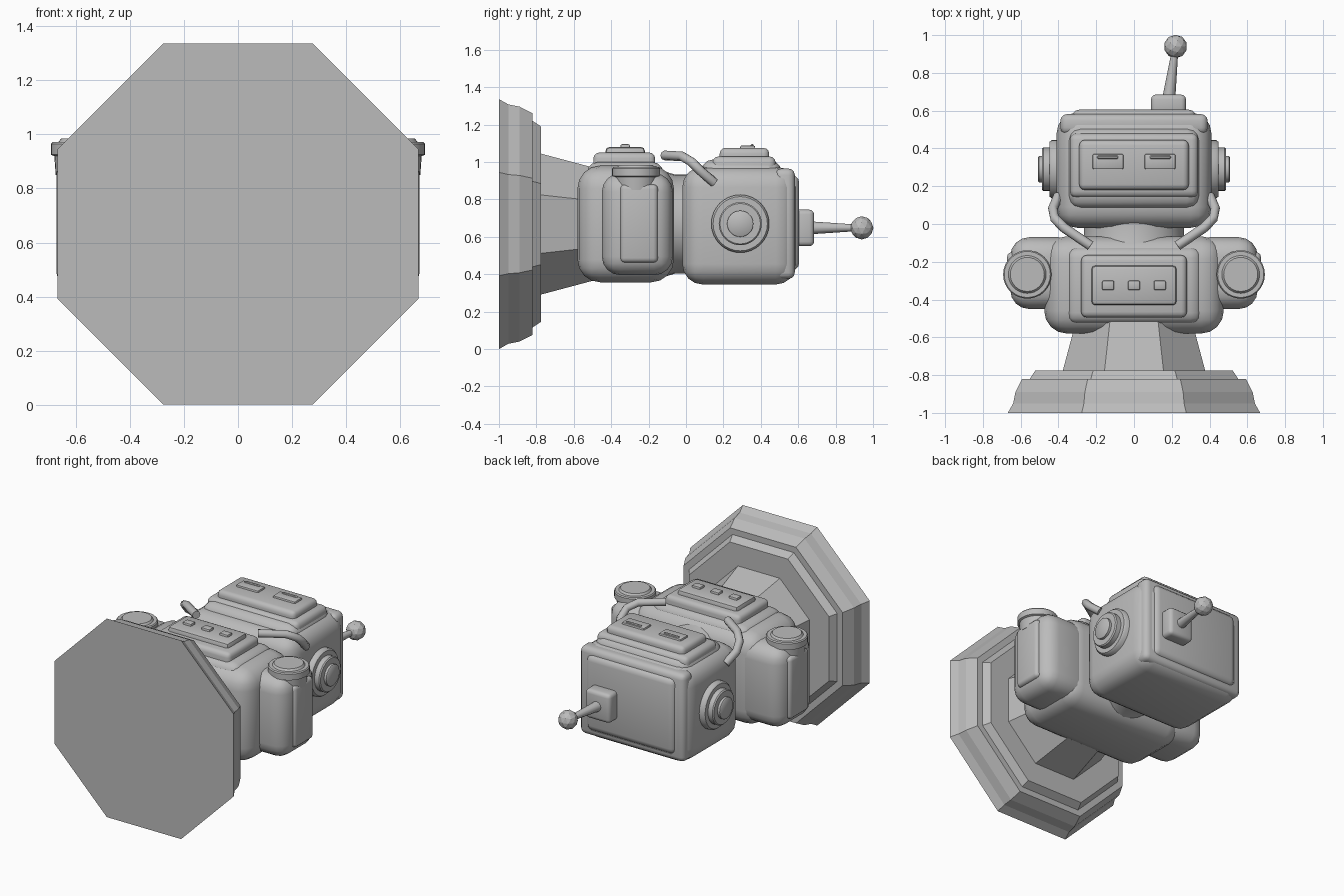
import bpy, bmesh, math
from mathutils import Matrix, Vector

cube = bpy.data.objects.get("Cube")
if cube:
    bpy.data.objects.remove(cube, do_unlink=True)

MID = 0.668  # height of the long axis

grey = bpy.data.materials.new("plain grey")
grey.use_nodes = True
grey.diffuse_color = (0.5, 0.5, 0.5, 1)
grey.node_tree.nodes["Principled BSDF"].inputs["Base Color"].default_value = (0.5, 0.5, 0.5, 1)


def finish(name, bm, smooth=True):
    bmesh.ops.recalc_face_normals(bm, faces=bm.faces[:])
    mesh = bpy.data.meshes.new(name)
    bm.to_mesh(mesh)
    bm.free()
    mesh.materials.append(grey)
    obj = bpy.data.objects.new(name, mesh)
    bpy.context.collection.objects.link(obj)
    if smooth:
        bpy.ops.object.select_all(action="DESELECT")
        obj.select_set(True)
        bpy.context.view_layer.objects.active = obj
        bpy.ops.object.shade_smooth_by_angle(angle=math.radians(40))
    return obj


def block(name, x, y, z, bevel, segments=3):
    """Rounded box from (min, max) ranges."""
    bm = bmesh.new()
    bmesh.ops.create_cube(bm, size=1)
    for v in bm.verts:
        v.co = [r[0] if c < 0 else r[1] for c, r in zip(v.co, (x, y, z))]
    bmesh.ops.bevel(bm, geom=bm.edges[:], offset=bevel, segments=segments,
                    profile=0.5, affect="EDGES", clamp_overlap=True)
    return finish(name, bm)


def lathe(name, profile, origin, axis, sides=32, turn=0.0, smooth=True):
    """Stack of rings (distance, radius) along an axis, capped at both ends."""
    bm = bmesh.new()
    rot = Vector(axis).to_track_quat("Z", "Y").to_matrix().to_4x4()
    place = Matrix.Translation(origin) @ rot
    rings = []
    for d, r in profile:
        angles = [turn + 2 * math.pi * i / sides for i in range(sides)]
        rings.append([bm.verts.new(place @ Vector((r * math.cos(a), r * math.sin(a), d)))
                      for a in angles])
    for a, b in zip(rings, rings[1:]):
        for i in range(sides):
            j = (i + 1) % sides
            bm.faces.new((a[i], a[j], b[j], b[i]))
    bm.faces.new(rings[0])
    bm.faces.new(rings[-1])
    return finish(name, bm, smooth)


def octagon(name, profile):
    """Eight-sided solid; radii are given across the flats."""
    k = 1 / math.cos(math.pi / 8)
    return lathe(name, [(y, r * k) for y, r in profile], (0, 0, MID), (0, 1, 0),
                 8, math.pi / 8, False)


# Stepped base and tapering pedestal
octagon("base", [(-1, .668), (-.95, .64), (-.89, .628), (-.82, .592),
                 (-.82, .552), (-.775, .522)])
octagon("pedestal", [(-.78, .378), (-.45, .29)])

# Torso, chest panel and buttons
block("torso", (-.475, .475), (-.58, -.065), (.357, .98), .12, 4)
block("chest_bulge", (-.36, .36), (-.53, -.12), (.85, 1.0), .06)
block("chest_panel", (-.28, .28), (-.495, -.165), (.9, 1.05), .03)
block("chest_plate", (-.225, .225), (-.43, -.22), (1.0, 1.08), .02, 2)
for i, x in enumerate((-.137, 0, .137)):
    block(f"chest_button_{i + 1}", (x - .032, x + .032), (-.35, -.3), (1.06, 1.095), .008, 2)

# Neck
lathe("neck", [(-.14, .29), (-.06, .265), (.03, .265)], (0, 0, MID), (0, 1, 0))

# Head, crown rim and face
block("head", (-.41, .41), (-.02, .59), (.345, .975), .11, 4)
block("crown_rim", (-.39, .39), (.475, .582), (.375, .965), .035)
block("crown_panel", (-.33, .33), (.52, .605), (.42, .93), .04)
block("face_bulge", (-.35, .35), (.08, .51), (.85, 1.015), .07)
block("face_frame", (-.34, .34), (.14, .48), (.9, 1.03), .035)
block("face_plate", (-.29, .29), (.18, .445), (.98, 1.075), .03)

# Antenna
block("antenna_foot", (.09, .275), (.58, .685), (.55, .745), .025)
tip = Vector((.22, .94, .648))
root = Vector((.185, .67, .648))
lathe("antenna_rod", [(0, .034), (.27, .016)], root, tip - root, 12)
bm = bmesh.new()
bmesh.ops.create_icosphere(bm, subdivisions=2, radius=.062, matrix=Matrix.Translation(tip))
finish("antenna_ball", bm, False)

# Parts that repeat on each side
for side, s in (("left", 1), ("right", -1)):
    def span(a, b):
        return tuple(sorted((s * a, s * b)))

    # Eye plate with a narrow brow slat
    block(f"{side}_eye", span(.055, .22), (.29, .37), (1.05, 1.088), .008, 2)
    block(f"{side}_eye_slat", span(.085, .195), (.345, .362), (1.07, 1.095), .004, 1)

    # Stepped ear disc
    lathe(f"{side}_ear", [(.36, .155), (.435, .155), (.447, .145), (.447, .115),
                          (.48, .115), (.487, .108), (.487, .07), (.503, .07), (.508, .064)],
          (0, .29, .67), (s, 0, 0))

    # Arm with side panel and round shoulder cap
    block(f"{side}_arm", span(.3, .655), (-.45, -.07), (.395, .94), .1, 4)
    block(f"{side}_arm_panel", span(.58, .672), (-.352, -.15), (.462, .88), .025)
    lathe(f"{side}_shoulder_cap", [(.85, .11), (.92, .115), (.925, .128), (.965, .128),
                                   (.972, .122), (.972, .1), (.985, .09)],
          (s * .565, -.267, 0), (0, 0, 1))

    # Hose from cheek to chest
    curve = bpy.data.curves.new(f"{side}_hose", "CURVE")
    curve.dimensions = "3D"
    curve.bevel_depth = .026
    curve.bevel_resolution = 2
    curve.use_fill_caps = True
    path = [(.40, .15, .89), (.43, .08, .95), (.42, .03, 1.0), (.37, -.02, 1.03), (.23, -.115, 1.035)]
    line = curve.splines.new("POLY")
    line.points.add(len(path) - 1)
    for p, (x, y, z) in zip(line.points, path):
        p.co = (s * x, y, z, 1)
    curve.materials.append(grey)
    hose = bpy.data.objects.new(f"{side}_hose", curve)
    bpy.context.collection.objects.link(hose)
